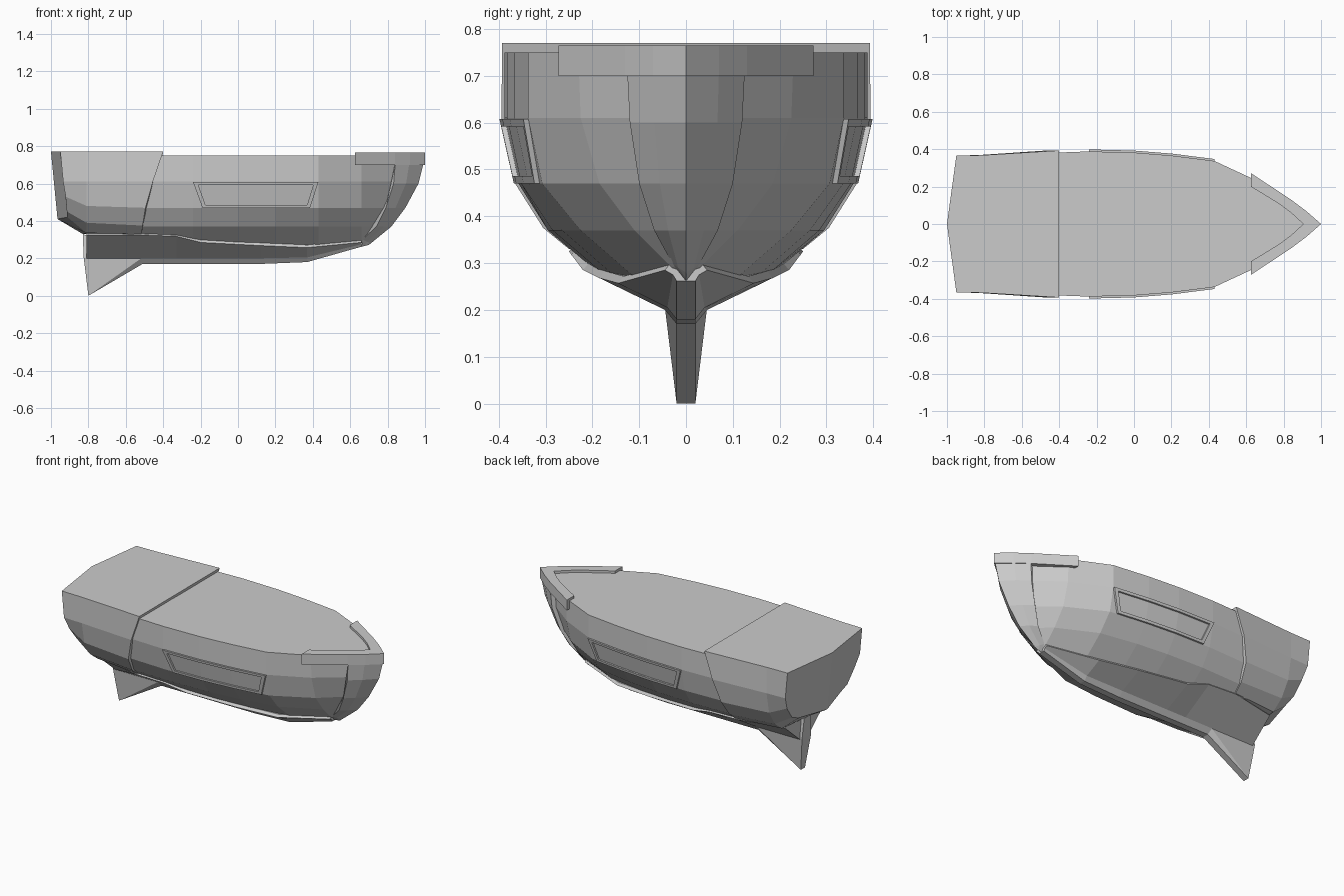
import bpy, bmesh


def finish(name, bm):
    bmesh.ops.remove_doubles(bm, verts=bm.verts, dist=0.0005)
    bmesh.ops.recalc_face_normals(bm, faces=bm.faces)
    me = bpy.data.meshes.new(name)
    bm.to_mesh(me)
    bm.free()
    ob = bpy.data.objects.new(name, me)
    bpy.context.collection.objects.link(ob)
    return ob


def loft(name, sections):
    """Skin half sections (top centre -> edge -> bottom centre), mirrored in y."""
    bm = bmesh.new()
    rings = []
    n = len(sections[0])
    for sec in sections:
        full = sec + [(x, -y, z) for x, y, z in reversed(sec[1:-1])]
        rings.append([bm.verts.new(p) for p in full])
    m = len(rings[0])
    for a, b in zip(rings, rings[1:]):
        for i in range(m):
            j = (i + 1) % m
            bm.faces.new((a[i], a[j], b[j], b[i]))
    for sec, r in ((sections[0], rings[0]), (sections[-1], rings[-1])):
        if any(p[1] for p in sec):
            bm.faces.new(r[:n])
            bm.faces.new(r[n - 1:] + r[:1])
    return finish(name, bm)


# main hull: x, half widths at the four upper rows, then chine y and z
ROWS = (0.75, 0.61, 0.47, 0.37)
HULL = [
    (-0.60, (0.375, 0.375, 0.345, 0.285), 0.24, 0.33),
    (-0.24, (0.388, 0.388, 0.358, 0.295), 0.20, 0.29),
    (0.00, (0.382, 0.382, 0.352, 0.285), 0.18, 0.28),
    (0.20, (0.366, 0.366, 0.336, 0.265), 0.15, 0.27),
    (0.43, (0.337, 0.337, 0.307, 0.225), 0.11, 0.27),
    (0.66, (0.230, 0.225, 0.185, 0.110), 0.03, 0.29),
]
hull = []
for x, ys, cy, cz in HULL:
    hull.append([(x, 0, 0.75)] + [(x, y, z) for y, z in zip(ys, ROWS)]
                + [(x, cy, cz), (x, 0, cz - 0.01)])
hull.append([(0.87, 0, 0.75), (0.87, 0.075, 0.75), (0.85, 0.08, 0.61),
             (0.80, 0.065, 0.47), (0.74, 0.04, 0.37), (0.68, 0.01, 0.30),
             (0.68, 0, 0.29)])
loft("main_hull", hull)

# raised stern section with a pointed transom
loft("stern_section", [
    [(-1.0, 0, 0.77), (-0.95, 0.365, 0.77), (-0.935, 0.365, 0.61),
     (-0.922, 0.33, 0.53), (-0.915, 0.27, 0.45), (-0.912, 0.20, 0.42),
     (-0.965, 0, 0.41)],
    [(-0.81, 0, 0.77), (-0.81, 0.368, 0.77), (-0.81, 0.37, 0.61),
     (-0.81, 0.345, 0.48), (-0.81, 0.29, 0.39), (-0.81, 0.22, 0.335),
     (-0.83, 0, 0.33)],
    [(-0.40, 0, 0.77), (-0.40, 0.393, 0.77), (-0.455, 0.394, 0.61),
     (-0.495, 0.365, 0.47), (-0.51, 0.305, 0.375), (-0.515, 0.25, 0.33),
     (-0.515, 0, 0.33)],
])

# lower hull shell with a ledge, running down to the keel
SHELL = [  # x, ledge y, ledge z, bilge half width and z, keel z
    (-0.81, 0.19, 0.325, 0.045, 0.20, 0.195),
    (-0.52, 0.25, 0.325, 0.045, 0.20, 0.17),
    (-0.33, 0.245, 0.318, 0.045, 0.20, 0.17),
    (-0.20, 0.22, 0.285, 0.045, 0.20, 0.17),
    (0.12, 0.185, 0.268, 0.045, 0.20, 0.17),
    (0.37, 0.145, 0.257, 0.040, 0.205, 0.18),
    (0.66, 0.045, 0.285, 0.028, 0.275, 0.262),
]
loft("lower_hull", [
    [(x, 0, y_z + 0.012), (x, y - 0.012, y_z + 0.015), (x, y, y_z),
     (x, gy, gz), (x, 0.02, kz), (x, 0, kz)]
    for x, y, y_z, gy, gz, kz in SHELL])

# tapered skeg fin under the stern
bm = bmesh.new()
for x, y, z in [(-0.825, 0.045, 0.205), (-0.80, 0.02, 0), (-0.51, 0.02, 0.17),
                (-0.51, 0.045, 0.205), (-0.83, 0.03, 0.33), (-0.7, 0.03, 0.22)]:
    for s in (1, -1):
        bm.verts.new((x, s * y, z))
bmesh.ops.convex_hull(bm, input=bm.verts)
finish("skeg_fin", bm)

# bow plating that steps out from the hull and closes on the stem
edge = [(0.84, 0, 0.75), (0.84, 0.125, 0.75), (0.84, 0.125, 0.70),
        (0.832, 0.12, 0.60), (0.79, 0.10, 0.47), (0.74, 0.068, 0.37),
        (0.665, 0.03, 0.30), (0.66, 0, 0.262)]
stem = [(1.0, 0, 0.75), (1.0, 0, 0.75), (0.99, 0, 0.70), (0.965, 0, 0.60),
        (0.895, 0, 0.47), (0.82, 0, 0.37), (0.71, 0, 0.28), (0.70, 0, 0.272)]
middle = [((a[0] + b[0]) / 2, a[1] * 0.56, (a[2] + b[2]) / 2)
          for a, b in zip(edge, stem)]
loft("bow_plating", [edge, middle, stem])

# V shaped bow rim
outer = [(0.625, 0.272), (0.84, 0.13), (0.92, 0.07), (1.0, 0)]
inner = [(0.625, 0.20), (0.78, 0.105), (0.84, 0.06), (0.905, 0)]
bm = bmesh.new()
for s in (1, -1):
    g = [[bm.verts.new((x, s * y, z)) for x, y in line]
         for line, z in ((outer, 0.70), (outer, 0.765), (inner, 0.765), (inner, 0.70))]
    for k in range(4):
        a, b = g[k], g[(k + 1) % 4]
        for i in range(3):
            bm.faces.new((a[i], a[i + 1], b[i + 1], b[i]))
    bm.faces.new([line[0] for line in g])
finish("bow_rim", bm)


# raised window frames following the hull side
def side_y(x, z):
    t = (z - 0.47) / 0.14
    for a, b in zip(HULL, HULL[1:]):
        if x <= b[0]:
            u = (x - a[0]) / (b[0] - a[0])
            lo = a[1][2] + (b[1][2] - a[1][2]) * u
            hi = a[1][1] + (b[1][1] - a[1][1]) * u
            return lo + (hi - lo) * t


frame_out = [(-0.24, 0.608), (0, 0.608), (0.2, 0.608), (0.43, 0.608),
             (0.385, 0.47), (0.2, 0.47), (0, 0.47), (-0.19, 0.47)]
frame_in = [(-0.212, 0.592), (0, 0.592), (0.2, 0.592), (0.402, 0.592),
            (0.37, 0.486), (0.2, 0.486), (0, 0.486), (-0.174, 0.486)]
for s, label in ((-1, "right"), (1, "left")):
    bm = bmesh.new()
    g = [[bm.verts.new((x, s * (side_y(x, z) + d), z)) for x, z in line]
         for line, d in ((frame_out, -0.01), (frame_out, 0.011),
                         (frame_in, 0.011), (frame_in, -0.01))]
    for k in range(4):
        a, b = g[k], g[(k + 1) % 4]
        for i in range(8):
            j = (i + 1) % 8
            bm.faces.new((a[i], a[j], b[j], b[i]))
    finish("window_frame_" + label, bm)
